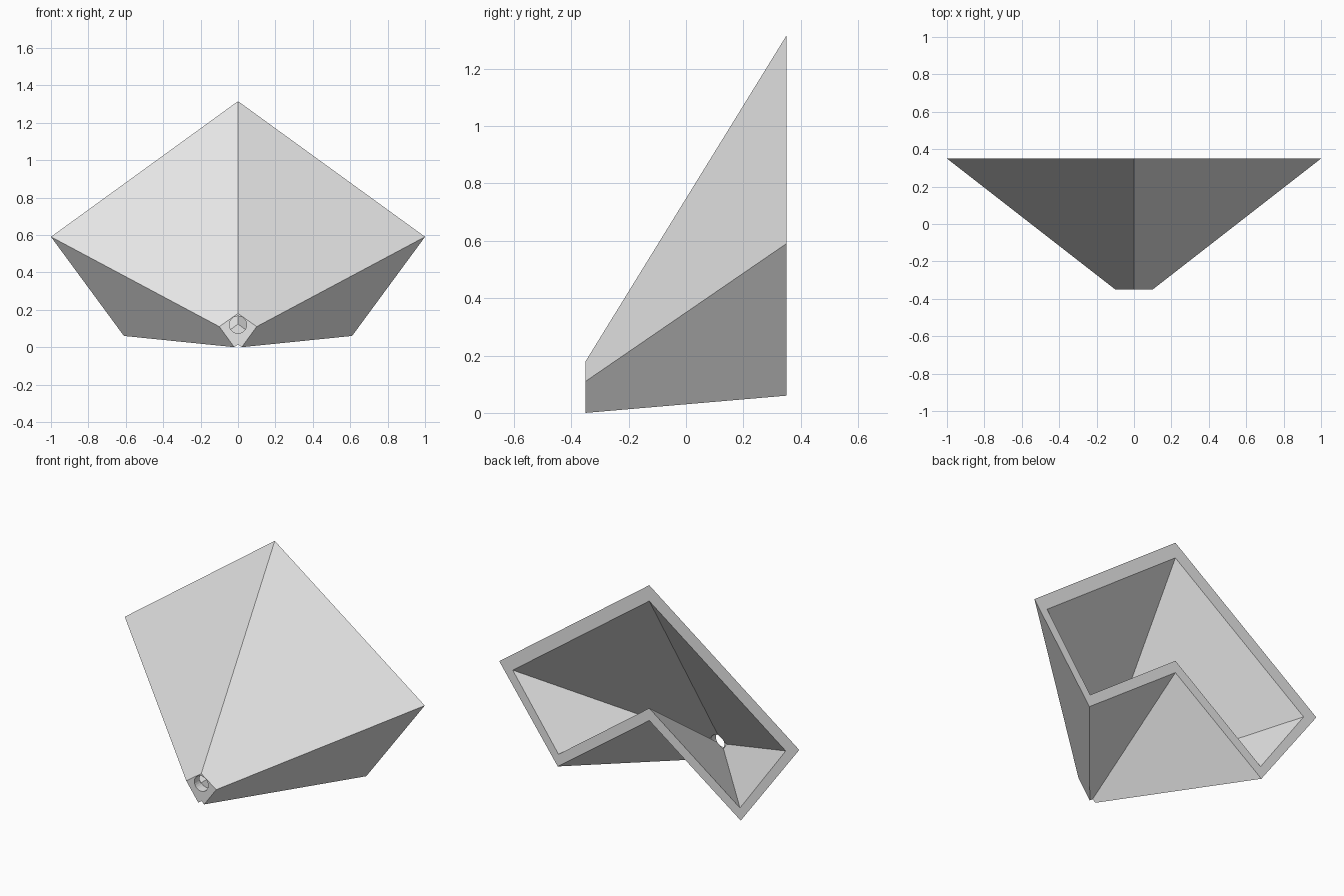
import bpy
import bmesh
import math
from mathutils import Matrix, Vector

cube = bpy.data.objects.get("Cube")
if cube:
    bpy.data.objects.remove(cube, do_unlink=True)

grey = bpy.data.materials.new("plain grey")
grey.use_nodes = True
colour = (0.8, 0.8, 0.8, 1)
grey.diffuse_color = colour
grey.node_tree.nodes["Principled BSDF"].inputs["Base Color"].default_value = colour


def new_object(name, bm):
    bmesh.ops.recalc_face_normals(bm, faces=bm.faces)
    mesh = bpy.data.meshes.new(name)
    bm.to_mesh(mesh)
    bm.free()
    mesh.materials.append(grey)
    obj = bpy.data.objects.new(name, mesh)
    bpy.context.collection.objects.link(obj)
    return obj


def chevron(y, top, side, foot, notch):
    """Mirrored chevron outline: ridge, side corner, foot corner, notch."""
    half = [(0, top), side, foot, (0, notch)]
    half += [(-x, z) for x, z in (foot, side)]
    return [Vector((x, y, z)) for x, z in half]


def loft(name, front, back):
    bm = bmesh.new()
    rings = [[bm.verts.new(p) for p in ring] for ring in (front, back)]
    for ring in rings:
        bm.faces.new(ring)
    n = len(front)
    for i in range(n):
        j = (i + 1) % n
        bm.faces.new((rings[0][i], rings[0][j], rings[1][j], rings[1][i]))
    return new_object(name, bm)


# Flared outer body
shell = loft("flared_shell",
             chevron(-0.35, 0.18, (0.1, 0.11), (0.02, 0), 0.015),
             chevron(0.35, 1.315, (1, 0.59), (0.61, 0.06), 0.5))

# Tapering cavity, run slightly past the open back
inner_front = chevron(-0.3, 0.17, (0.06, 0.125), (0.04, 0.09), 0.12)
inner_back = chevron(0.35, 1.22, (0.91, 0.56), (0.605, 0.135), 0.574)
inner_back = [a.lerp(b, 1.02) for a, b in zip(inner_front, inner_back)]
cavity = loft("cavity_cutter", inner_front, inner_back)

# Round hole through the narrow end
bm = bmesh.new()
place = Matrix.Translation((0, -0.345, 0.12)) @ Matrix.Rotation(math.pi / 2, 4, "X")
bmesh.ops.create_cone(bm, cap_ends=True, segments=24, radius1=0.046,
                      radius2=0.046, depth=0.1, matrix=place)
hole = new_object("hole_cutter", bm)

# Cut both openings, then drop the cutters
bpy.context.view_layer.objects.active = shell
for cutter in (cavity, hole):
    cutter.hide_render = True
    mod = shell.modifiers.new("cut", "BOOLEAN")
    mod.operation = "DIFFERENCE"
    mod.solver = "EXACT"
    mod.object = cutter
    bpy.ops.object.modifier_apply(modifier=mod.name)
    bpy.data.objects.remove(cutter, do_unlink=True)
